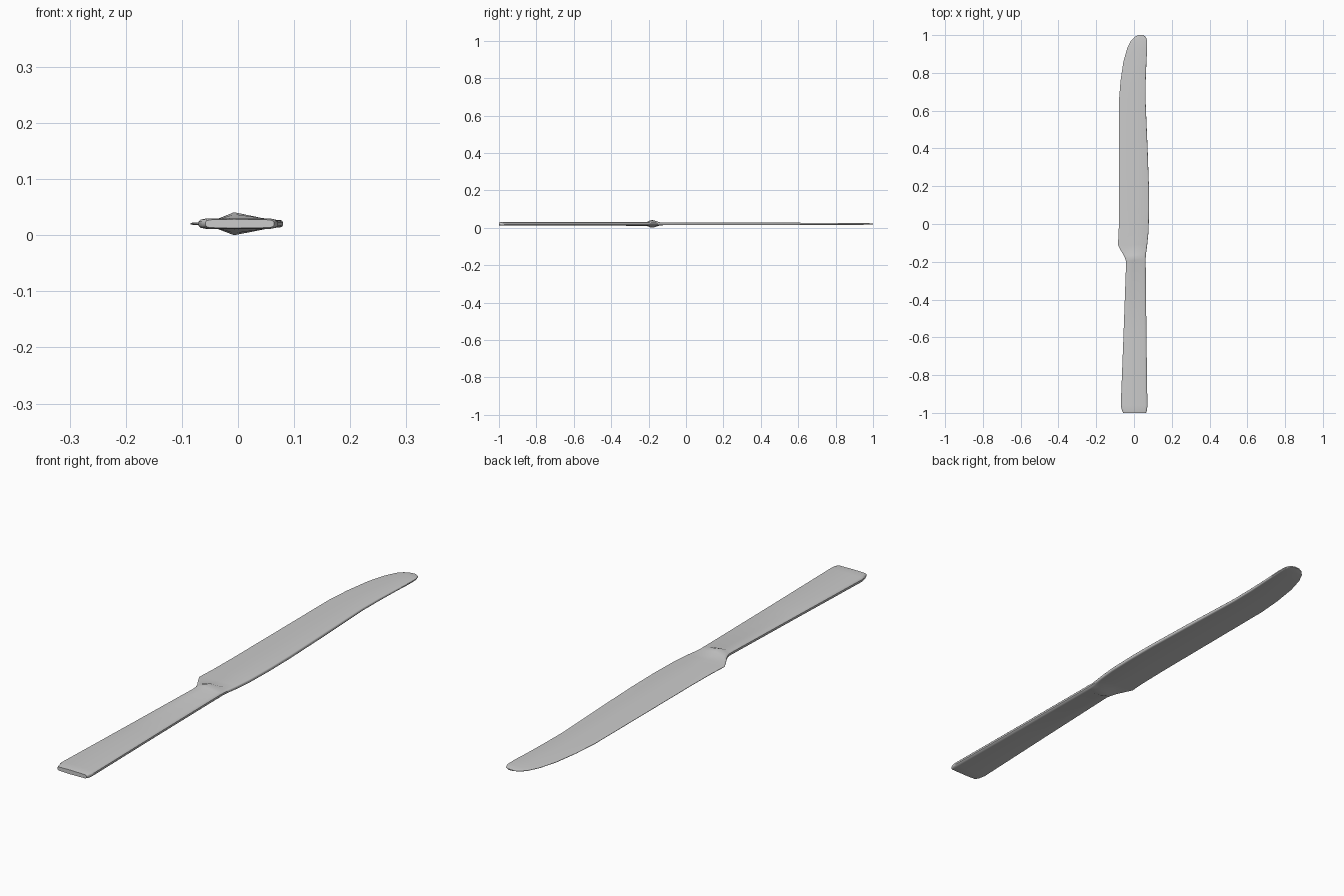
import bpy, bmesh

ZC = 0.0205  # mid-plane height

# Stations: y, left x, right x, half thickness at left / middle / right, edge rounding
STATIONS = [
    (-1.00, -0.058, 0.064, 0.007, 0.008, 0.007, 0.008),
    (-0.985, -0.064, 0.069, 0.009, 0.0095, 0.009, 0.010),
    (-0.96, -0.070, 0.071, 0.009, 0.0095, 0.009, 0.012),
    (-0.60, -0.056, 0.066, 0.009, 0.0095, 0.009, 0.012),
    (-0.21, -0.042, 0.062, 0.009, 0.0100, 0.009, 0.012),
    # collar between handle and blade
    (-0.195, -0.043, 0.062, 0.009, 0.0170, 0.009, 0.010),
    (-0.18, -0.048, 0.062, 0.008, 0.0205, 0.008, 0.010),
    (-0.165, -0.055, 0.063, 0.006, 0.0170, 0.008, 0.010),
    (-0.14, -0.070, 0.066, 0.003, 0.0080, 0.007, 0.008),
    # blade
    (-0.11, -0.085, 0.070, 0.002, 0.0065, 0.007, 0.006),
    (-0.04, -0.081, 0.077, 0.002, 0.0060, 0.007, 0.006),
    (0.08, -0.079, 0.080, 0.002, 0.0060, 0.007, 0.006),
    (0.20, -0.079, 0.079, 0.002, 0.0055, 0.007, 0.006),
    (0.40, -0.079, 0.072, 0.002, 0.0055, 0.007, 0.006),
    (0.66, -0.079, 0.061, 0.002, 0.0050, 0.006, 0.006),
    (0.76, -0.071, 0.062, 0.002, 0.0050, 0.006, 0.006),
    (0.86, -0.056, 0.066, 0.002, 0.0045, 0.005, 0.006),
    (0.93, -0.036, 0.070, 0.002, 0.0040, 0.005, 0.006),
    (0.97, -0.016, 0.070, 0.002, 0.0040, 0.004, 0.005),
    (0.99, 0.003, 0.063, 0.002, 0.0030, 0.003, 0.004),
    (1.00, 0.022, 0.048, 0.001, 0.0020, 0.002, 0.003),
]


def section(y, xl, xr, hl, hm, hr, r):
    """Closed outline across the knife with rounded edges."""
    xm = -0.007 if y < 0.8 else (xl + xr) / 2
    top = [(xl, hl * 0.4), (xl + 0.3 * r, hl * 0.8), (xl + r, hl), (xm, hm),
           (xr - r, hr), (xr - 0.3 * r, hr * 0.8), (xr, hr * 0.4)]
    outline = top + [(x, -h) for x, h in reversed(top)]
    return [(x, y, ZC + h) for x, h in outline]


# Whole knife: one loft from the handle end to the blade tip
bm = bmesh.new()
rings = [[bm.verts.new(p) for p in section(*s)] for s in STATIONS]
for a, b in zip(rings, rings[1:]):
    n = len(a)
    for i in range(n):
        j = (i + 1) % n
        bm.faces.new((a[i], a[j], b[j], b[i]))
bm.faces.new(rings[0])
bm.faces.new(rings[-1])
bmesh.ops.recalc_face_normals(bm, faces=bm.faces[:])

mesh = bpy.data.meshes.new("table_knife")
bm.to_mesh(mesh)
bm.free()
knife = bpy.data.objects.new("table_knife", mesh)
bpy.context.collection.objects.link(knife)
bpy.context.view_layer.objects.active = knife
knife.select_set(True)
bpy.ops.object.shade_smooth_by_angle(angle=0.7)
